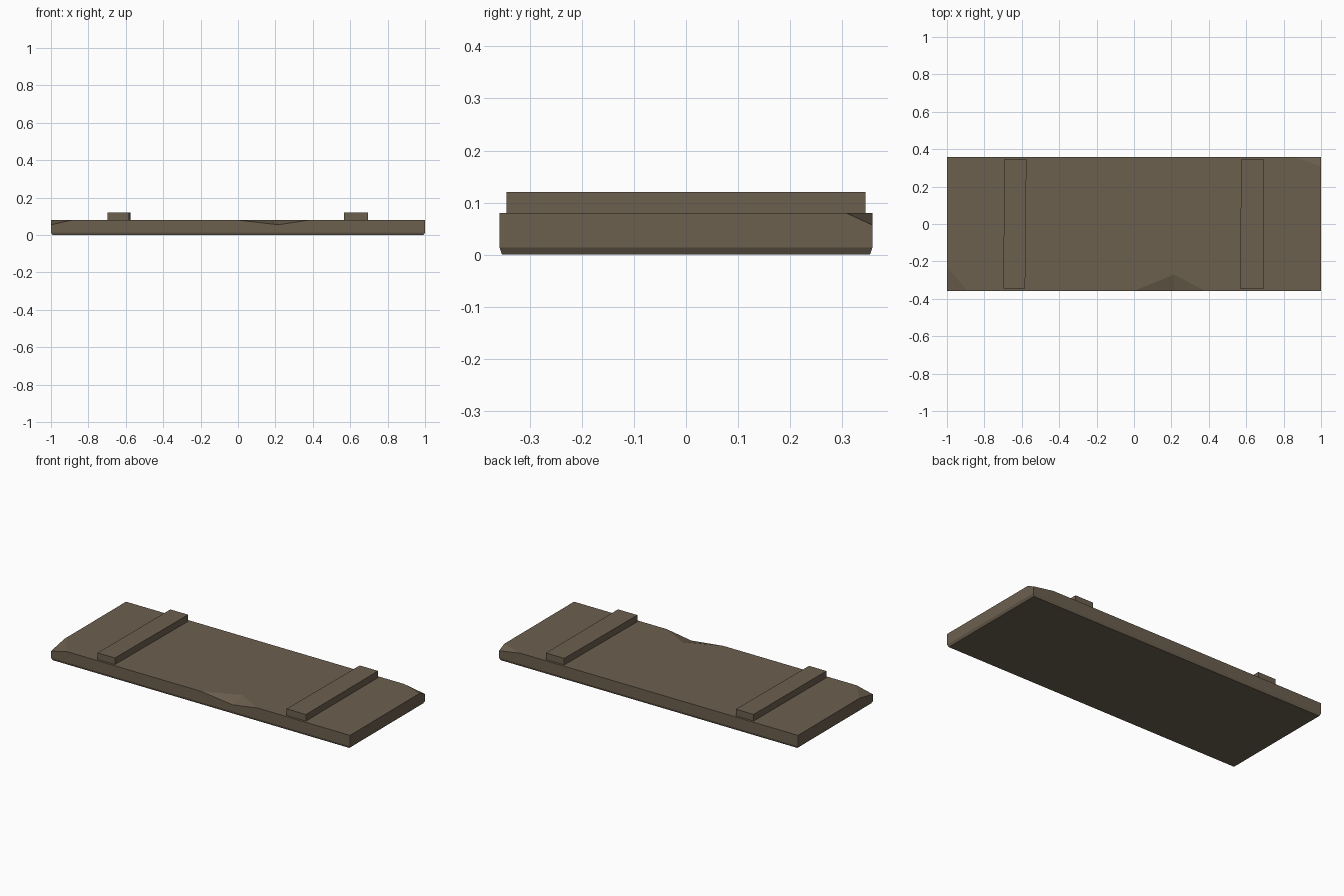
import bpy, bmesh
from mathutils import Vector

if "Cube" in bpy.data.objects:
    bpy.data.objects.remove(bpy.data.objects["Cube"])

wood = bpy.data.materials.new("weathered wood brown")
wood.diffuse_color = (0.150, 0.116, 0.078, 1)
wood.use_nodes = True
wood.node_tree.nodes["Principled BSDF"].inputs["Base Color"].default_value = wood.diffuse_color


def make_object(name, bm, material=wood):
    bmesh.ops.recalc_face_normals(bm, faces=bm.faces)
    mesh = bpy.data.meshes.new(name)
    bm.to_mesh(mesh)
    bm.free()
    mesh.materials.append(material)
    obj = bpy.data.objects.new(name, mesh)
    bpy.context.collection.objects.link(obj)
    return obj


def loft(bm, rings):
    """Join stacked rings of four points and cap both ends."""
    rings = [[bm.verts.new(p) for p in ring] for ring in rings]
    for a, b in zip(rings, rings[1:]):
        for i in range(4):
            j = (i + 1) % 4
            bm.faces.new((a[i], a[j], b[j], b[i]))
    bm.faces.new(rings[0][::-1])
    bm.faces.new(rings[-1])


def rect(x, y, z):
    return [(-x, -y, z), (x, -y, z), (x, y, z), (-x, y, z)]


def chip_corner(bm, a, b, c):
    """Slice off the corner above the plane through three points."""
    a, b, c = map(Vector, (a, b, c))
    normal = (b - a).cross(c - a).normalized()
    if normal.z < 0:
        normal.negate()
    cut = bmesh.ops.bisect_plane(bm, geom=bm.verts[:] + bm.edges[:] + bm.faces[:],
                                 plane_co=a, plane_no=normal, clear_outer=True)
    edges = [e for e in cut["geom_cut"] if isinstance(e, bmesh.types.BMEdge)]
    bmesh.ops.contextual_create(bm, geom=edges)


# Main board: bevelled underside, two chipped corners
X, Y, T = 1.0, 0.358, 0.08
bm = bmesh.new()
loft(bm, [rect(X - 0.008, Y - 0.005, 0), rect(X, Y, 0.014), rect(X, Y, T)])
chip_corner(bm, (-X, -0.23, T), (-0.89, -Y, T), (-X, -Y, 0.055))
chip_corner(bm, (X, 0.308, T), (0.86, Y, T), (X, Y, 0.057))
board = make_object("board", bm)

# Splintered notch in the front edge, cut with a wedge
a, b = Vector((0, -Y, T)), Vector((0.38, -Y, T))
c, d = Vector((0.215, -0.27, T)), Vector((0.215, -Y, 0.055))
mid = (c + d) / 2
bm = bmesh.new()
for p in (2 * c - d, 2 * d - c, 2 * a - mid, 2 * b - mid):
    bm.verts.new(p)
bmesh.ops.convex_hull(bm, input=bm.verts[:])
cutter = make_object("notch_cutter", bm)
cutter.hide_render = True
cutter.hide_set(True)
notch = board.modifiers.new("notch", 'BOOLEAN')
notch.operation = 'DIFFERENCE'
notch.solver = 'EXACT'
notch.object = cutter

# Cross battens, slightly out of square
for name, x0, x1, x2, x3 in (("left_batten", -0.698, -0.582, -0.575, -0.694),
                             ("right_batten", 0.567, 0.696, 0.696, 0.573)):
    bm = bmesh.new()
    loft(bm, [[(x0, -0.345, z), (x1, -0.345, z), (x2, 0.345, z), (x3, 0.345, z)]
              for z in (T - 0.005, 0.12)])
    make_object(name, bm)
